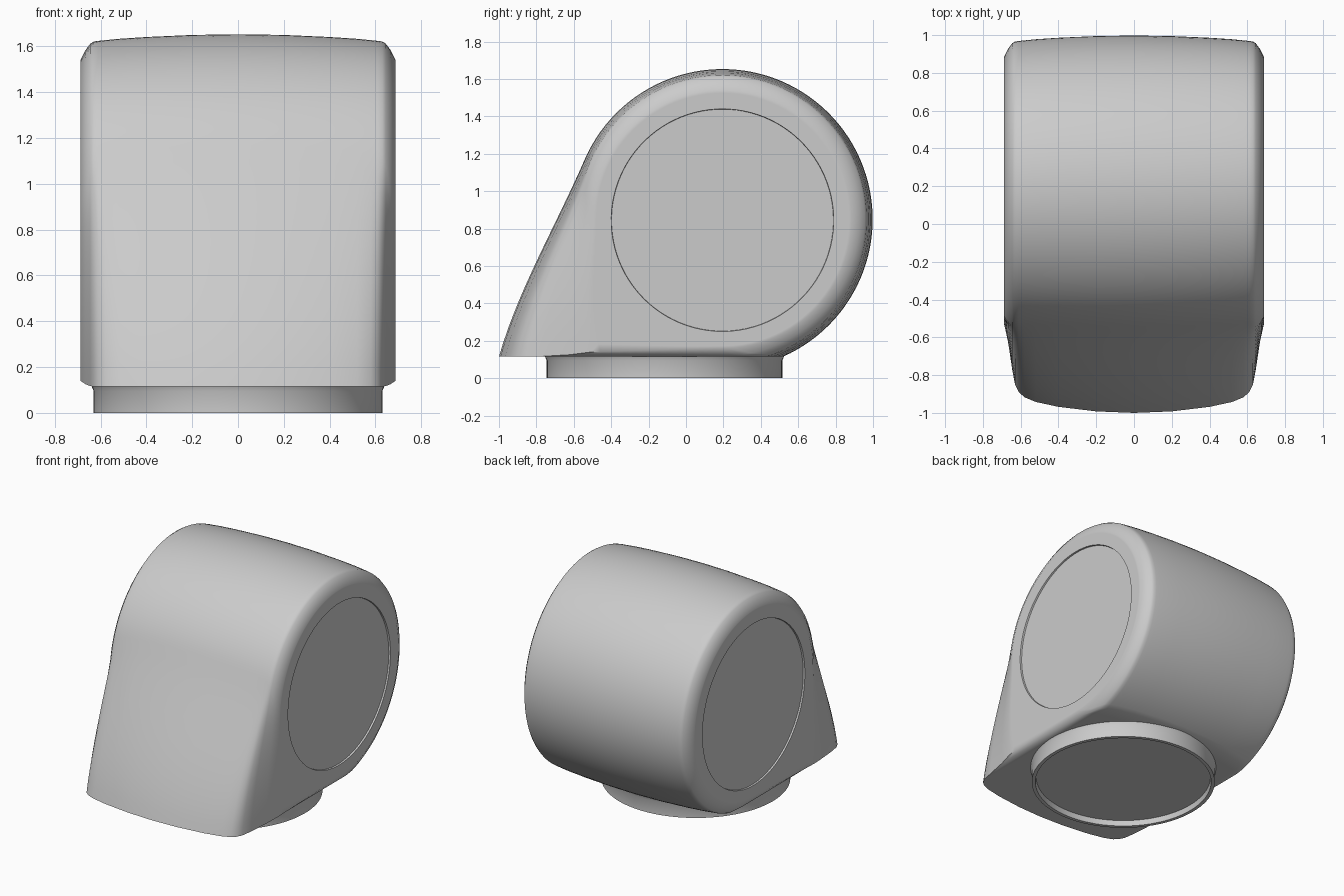
import bpy, bmesh
from math import sin, cos, pi, acos, asin, atan2, hypot

if "Cube" in bpy.data.objects:
    bpy.data.objects.remove(bpy.data.objects["Cube"])

YC, ZC = 0.195, 0.85          # centre of the round side
ARC, LINE = 72, 14            # points on the arc and on each straight run


def profile(x, r, yf, zb):
    """Teardrop outline: circle of radius r pulled out to a front bottom corner."""
    dy, dz = yf - YC, zb - ZC
    ang = atan2(dz, dy) % (2 * pi)
    off = acos(min(1, r / hypot(dy, dz)))
    a0 = ang - off
    if r > ZC - zb:
        a1 = asin((zb - ZC) / r)          # flat bottom cuts the circle
    else:
        a1 = ang + off - 2 * pi           # bottom line touches the circle
    arc = [(YC + r * cos(a0 + (a1 - a0) * i / ARC),
            ZC + r * sin(a0 + (a1 - a0) * i / ARC)) for i in range(ARC + 1)]
    pts = []
    for i in range(LINE):                 # slightly bulged front slope
        t = i / LINE
        pts.append((yf + (arc[0][0] - yf) * t - 0.16 * t * (1 - t) ** 2,
                    zb + (arc[0][1] - zb) * t))
    pts += arc
    for i in range(1, LINE):              # underside back to the corner
        t = i / LINE
        pts.append((arc[-1][0] + (yf - arc[-1][0]) * t,
                    arc[-1][1] + (zb - arc[-1][1]) * t))
    return [(x, y, z) for y, z in pts]


def disc_ring(x, r, outline):
    """Circle whose points face the points of the outline."""
    ring = []
    for _, y, z in outline:
        a = atan2(z - 0.845, y - YC)
        ring.append((x, YC + r * cos(a), 0.845 + r * sin(a)))
    return ring


def blend(a, b, t):
    return [tuple(u + (v - u) * t for u, v in zip(p, q)) for p, q in zip(a, b)]


def loft(name, rings):
    bm = bmesh.new()
    rows = [[bm.verts.new(p) for p in ring] for ring in rings]
    n = len(rows[0])
    for a, b in zip(rows, rows[1:]):
        for i in range(n):
            j = (i + 1) % n
            bm.faces.new((a[i], a[j], b[j], b[i]))
    bm.faces.new(rows[0])
    bm.faces.new(rows[-1])
    bmesh.ops.recalc_face_normals(bm, faces=bm.faces)
    me = bpy.data.meshes.new(name)
    bm.to_mesh(me)
    bm.free()
    ob = bpy.data.objects.new(name, me)
    bpy.context.collection.objects.link(ob)
    bpy.ops.object.select_all(action='DESELECT')
    ob.select_set(True)
    bpy.context.view_layer.objects.active = ob
    bpy.ops.object.shade_smooth_by_angle(angle=0.96)
    return ob


# Body: half-width, radius, front corner y, bottom z; crowned with softened sides
stations = [(0, .803, -1, .115), (.2, .80, -.992, .115), (.4, .791, -.968, .115),
            (.52, .783, -.942, .115), (.58, .777, -.917, .115), (.61, .774, -.89, .115),
            (.63, .771, -.85, .115), (.645, .762, -.77, .117), (.667, .732, -.62, .126),
            (.688, .69, -.51, .14)]
half = [profile(*s) for s in stations]
# Side faces with a shallow recessed disc
edge, disc = half[-1], disc_ring(.688, .595, half[-1])
half += [blend(edge, disc, .15), disc, disc_ring(.676, .593, edge)]
mirrored = [[(-x, y, z) for x, y, z in ring] for ring in half[:0:-1]]
loft("body", mirrored + half)


# Base: round foot with a hollow underside and a small flare under the body
def foot_ring(r, z):
    return [(r * cos(2 * pi * i / 96), -0.115 + r * sin(2 * pi * i / 96), z) for i in range(96)]


loft("round_base", [foot_ring(*p) for p in
                    [(.60, .04), (.605, .0), (.63, .0), (.63, .095), (.64, .118), (.60, .135)]])
